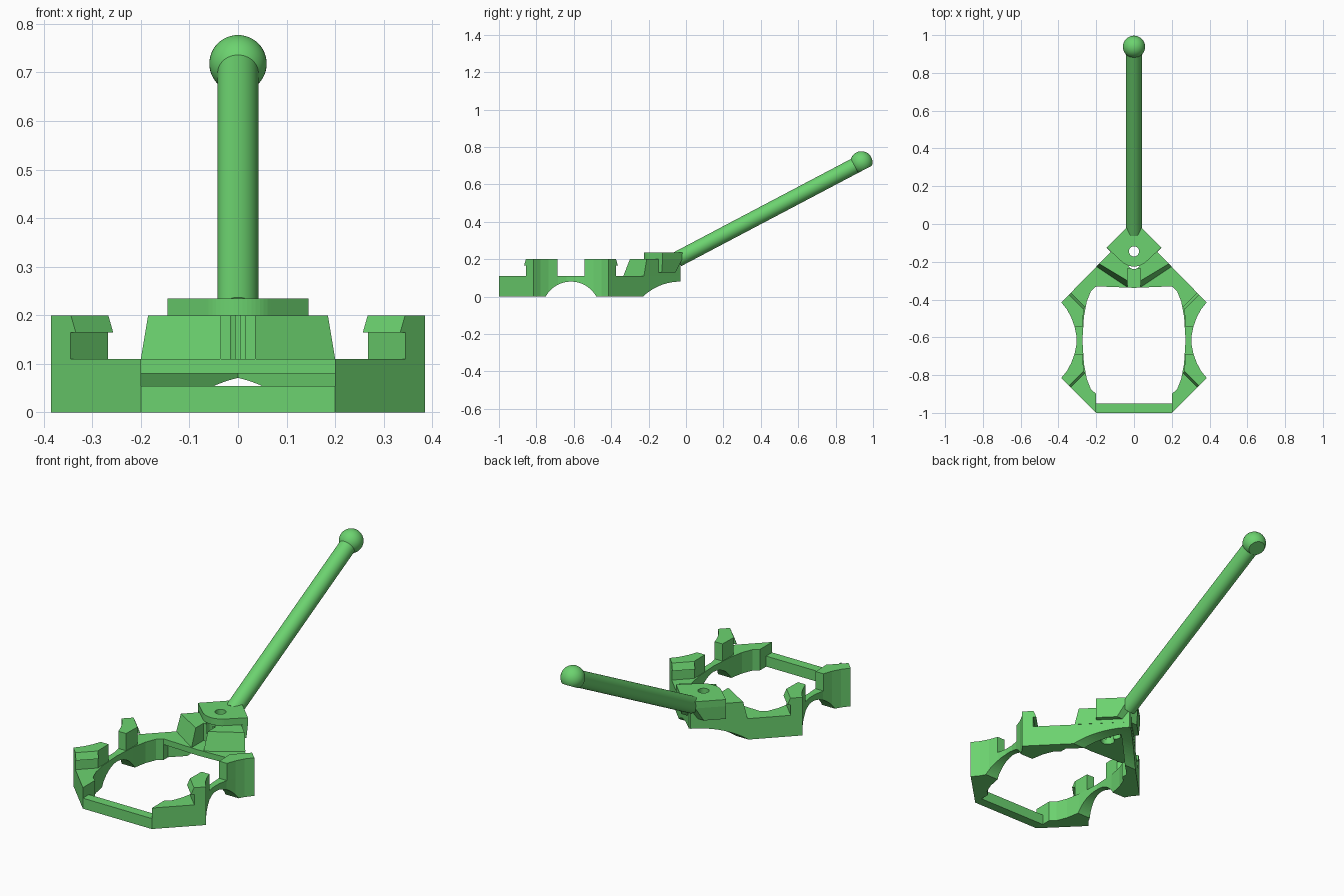
import bpy, bmesh, math
from mathutils import Vector

if "Cube" in bpy.data.objects:
    bpy.data.objects.remove(bpy.data.objects["Cube"])

GREEN = (0.15, 0.65, 0.16, 1)
green = bpy.data.materials.new("green plastic")
green.use_nodes = True
green.diffuse_color = GREEN
green.node_tree.nodes["Principled BSDF"].inputs["Base Color"].default_value = GREEN

MID_Y = -0.615  # centre line of the side arches


def finish(name, bm):
    bmesh.ops.recalc_face_normals(bm, faces=bm.faces)
    mesh = bpy.data.meshes.new(name)
    bm.to_mesh(mesh)
    bm.free()
    mesh.materials.append(green)
    ob = bpy.data.objects.new(name, mesh)
    bpy.context.collection.objects.link(ob)
    return ob


def prism(name, bottom, z0, z1, top=None):
    """Loft an outline upward, optionally to a different top outline."""
    bm = bmesh.new()
    low = [bm.verts.new((x, y, z0)) for x, y in bottom]
    high = [bm.verts.new((x, y, z1)) for x, y in (top or bottom)]
    bm.faces.new(low)
    bm.faces.new(high)
    for i in range(len(low)):
        j = (i + 1) % len(low)
        bm.faces.new((low[i], low[j], high[j], high[i]))
    return finish(name, bm)


def both(half):
    """Complete a +x half outline with its mirror image."""
    return half + [(-x, y) for x, y in reversed(half) if abs(x) > 1e-5]


def cylinder(name, a, b, r, sides=48):
    a, b = Vector(a), Vector(b)
    bm = bmesh.new()
    bmesh.ops.create_cone(bm, cap_ends=True, segments=sides, radius1=r, radius2=r, depth=(b - a).length)
    bm.transform((b - a).to_track_quat("Z", "Y").to_matrix().to_4x4())
    bmesh.ops.translate(bm, vec=(a + b) / 2, verts=bm.verts)
    return finish(name, bm)


def cut(target, cutter):
    mod = target.modifiers.new("cut", "BOOLEAN")
    mod.operation, mod.solver, mod.object = "DIFFERENCE", "EXACT", cutter
    bpy.context.view_layer.objects.active = target
    bpy.ops.object.modifier_apply(modifier=mod.name)
    bpy.data.objects.remove(cutter)


def smooth(ob):
    bpy.ops.object.select_all(action="DESELECT")
    ob.select_set(True)
    bpy.context.view_layer.objects.active = ob
    bpy.ops.object.shade_smooth_by_angle(angle=math.radians(35))


# Ring frame with waisted sides and a curved central opening
waist = [(0.385, -0.815), (0.355, -0.778), (0.332, -0.735), (0.314, -0.685), (0.305, -0.64)]
waist += [(x, 2 * MID_Y - y) for x, y in reversed(waist)]
frame = prism("ring_frame", both([(0.2, -1.0)] + waist + [(0.005, -0.03)]), 0, 0.11)
opening = [(0.2, -0.95), (0.2, -0.9), (0.228, -0.875), (0.25, -0.82), (0.265, -0.74), (0.273, -0.615),
           (0.265, -0.49), (0.25, -0.41), (0.228, -0.355), (0.2, -0.33), (0, -0.338)]
cut(frame, prism("opening_cutter", both(opening), -0.1, 0.3))

# Low front bar, side arches, rear arch and hollow underside at the back
cut(frame, prism("bar_cutter", both([(0.2, -1.1), (0.2, -0.93)]), 0.055, 0.3))
cut(frame, cylinder("side_arch_cutter", (-1, MID_Y, -0.074), (1, MID_Y, -0.074), 0.154, 96))
cut(frame, cylinder("rear_arch_cutter", (-1, -0.03, -0.21), (1, -0.03, -0.21), 0.29, 128))
cut(frame, prism("hollow_cutter", both([(0.2, -0.37), (0.2, -0.295), (0, -0.1)]), -0.1, 0.08))

# Rear wedge block with a central slot
wedge = prism("rear_wedge",
              both([(0.035, -0.235), (0.035, -0.335), (0.2, -0.225), (0.005, -0.03)]), 0.11, 0.2,
              both([(0.035, -0.235), (0.035, -0.3), (0.185, -0.21), (0.005, -0.03)]))

# Pivot plate with rounded nose, and the flange hanging behind it
nose = [(0.095 * math.sin(a), -0.13 - 0.095 * math.cos(a))
        for a in (math.pi / 4 * i / 8 for i in range(9))]
plate = prism("pivot_plate", both(nose + [(0.145, -0.125), (0.04, -0.02)]), 0.2, 0.235)
prism("pivot_flange",
      both([(0, -0.09), (0.115, -0.155), (0.14, -0.13), (0.065, -0.055)]), 0.13, 0.2,
      both([(0, -0.09), (0.115, -0.155), (0.145, -0.125), (0.04, -0.02)]))

# Pivot hole through the stack, and the drain hole behind the slot
for part in (frame, wedge, plate):
    cut(part, cylinder("pivot_cutter", (0, -0.145, -0.1), (0, -0.145, 0.5), 0.027, 32))
for part in (frame, wedge):
    cut(part, cylinder("drain_cutter", (0, -0.205, -0.1), (0, -0.205, 0.5), 0.034, 32))

# Four corner clips, each with a small sloped hook on its gripping face
clip = [(0.345, -0.855), (0.268, -0.778), (0.27, -0.688), (0.315, -0.688),
        (0.332, -0.735), (0.355, -0.778), (0.385, -0.815)]
(ax, ay), (bx, by) = clip[0], clip[1]
hook_low = [(ax, ay), (bx, by), (bx - 0.011, by - 0.011), (ax - 0.011, ay - 0.011)]
hook_high = [(ax, ay), (bx, by), (bx - 0.001, by - 0.001), (ax - 0.001, ay - 0.001)]
for sx, side in ((1, "left"), (-1, "right")):
    for sy, end in ((1, "front"), (-1, "rear")):
        def place(points):
            return [(sx * x, MID_Y + sy * (y - MID_Y)) for x, y in points]
        prism(f"{end}_{side}_clip", place(clip), 0.11, 0.2)
        prism(f"{end}_{side}_hook", place(hook_low), 0.165, 0.2, place(hook_high))

# Slanted lever rod and its ball, flattened underneath
start, tip = Vector((0, -0.045, 0.2)), Vector((0, 0.938, 0.718))
rod = cylinder("lever_rod", start, tip, 0.042)
smooth(rod)
bm = bmesh.new()
bmesh.ops.create_uvsphere(bm, u_segments=40, v_segments=24, radius=0.059)
bmesh.ops.translate(bm, vec=tip, verts=bm.verts)
axis = (tip - start).normalized()
below = Vector((0, axis.z, -axis.y))
cutting = bmesh.ops.bisect_plane(bm, geom=bm.verts[:] + bm.edges[:] + bm.faces[:],
                                 plane_co=tip + below * 0.042, plane_no=below, clear_outer=True)
bmesh.ops.holes_fill(bm, edges=[e for e in bm.edges if e.is_boundary])
smooth(finish("lever_ball", bm))
